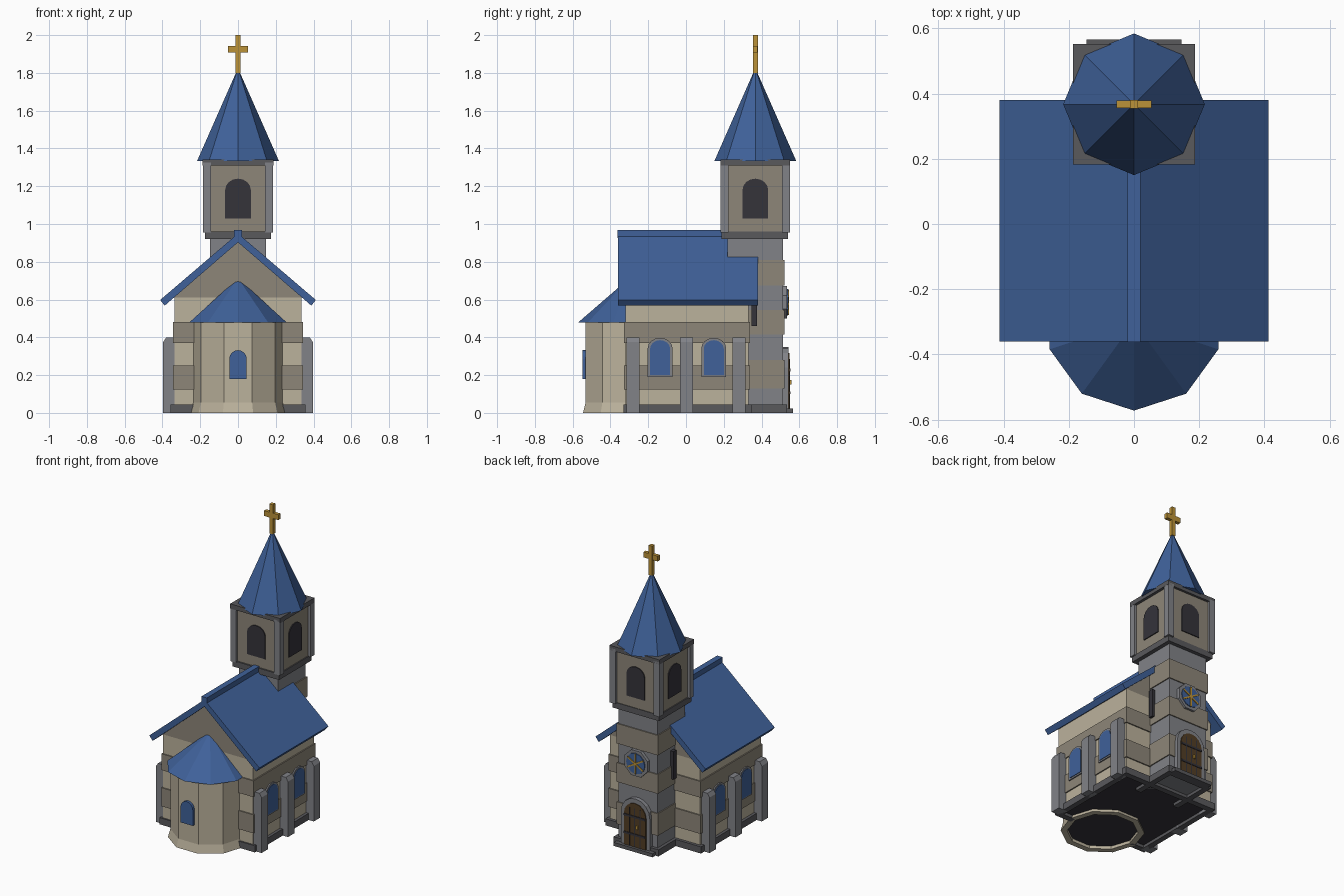
import bpy, bmesh
from math import pi, sin, cos
from mathutils import Matrix, Vector

cube = bpy.data.objects.get("Cube")
if cube:
    bpy.data.objects.remove(cube, do_unlink=True)


def material(name, r, g, b):
    m = bpy.data.materials.new(name)
    m.use_nodes = True
    m.diffuse_color = (r, g, b, 1)
    m.node_tree.nodes["Principled BSDF"].inputs["Base Color"].default_value = (r, g, b, 1)
    return m


BLUE = material("slate blue", 0.05, 0.12, 0.32)
GREY = material("grey stone", 0.22, 0.225, 0.245)
TAUPE = material("taupe stone", 0.27, 0.24, 0.19)
CREAM = material("cream stone", 0.5, 0.445, 0.335)
DARK = material("dark grey stone", 0.1, 0.1, 0.108)
GOLD = material("gold", 0.5, 0.29, 0.04)
SHADE = material("dark opening", 0.035, 0.033, 0.042)
WOOD = material("brown wood", 0.085, 0.047, 0.018)


def finish(name, bm, mat):
    bmesh.ops.recalc_face_normals(bm, faces=bm.faces)
    me = bpy.data.meshes.new(name)
    bm.to_mesh(me)
    bm.free()
    me.materials.append(mat)
    ob = bpy.data.objects.new(name, me)
    bpy.context.collection.objects.link(ob)
    return ob


def box(name, x, y, z, mat):
    bm = bmesh.new()
    bmesh.ops.create_cube(bm, size=1)
    for v in bm.verts:
        v.co = [lo + (c + 0.5) * (hi - lo) for c, (lo, hi) in zip(v.co, (x, y, z))]
    return finish(name, bm, mat)


def prism(name, outline, y0, y1, mat, place=Matrix()):
    """Extrude an outline in the XZ plane from y0 to y1."""
    bm = bmesh.new()
    face = bm.faces.new([bm.verts.new((x, y0, z)) for x, z in outline])
    out = bmesh.ops.extrude_face_region(bm, geom=[face])
    moved = [g for g in out["geom"] if isinstance(g, bmesh.types.BMVert)]
    bmesh.ops.translate(bm, vec=(0, y1 - y0, 0), verts=moved)
    bm.transform(place)
    return finish(name, bm, mat)


def lathe(name, profile, sides, start, centre, mat, closed=False):
    """Faceted revolve of (radius, z) points about a vertical axis."""
    bm = bmesh.new()
    rings = []
    for r, z in profile:
        rings.append([bm.verts.new((centre[0] + r * cos(start + 2 * pi * i / sides),
                                    centre[1] + r * sin(start + 2 * pi * i / sides), z))
                      for i in range(sides)])
    pairs = list(zip(rings, rings[1:] + rings[:1])) if closed else list(zip(rings, rings[1:]))
    for a, b in pairs:
        for i in range(sides):
            j = (i + 1) % sides
            bm.faces.new((a[i], a[j], b[j], b[i]))
    if not closed:
        bm.faces.new(rings[0])
    bmesh.ops.remove_doubles(bm, verts=bm.verts, dist=0.0005)
    return finish(name, bm, mat)


def arch(w, z0, z1, rise=None, steps=8):
    rise = rise or w
    return [(-w, z0), (w, z0)] + [(w * cos(pi * i / steps), z1 - rise + rise * sin(pi * i / steps))
                                  for i in range(steps + 1)]


def ngon(r, z, sides, turn=0.0):
    return [(r * cos(turn + 2 * pi * i / sides), z + r * sin(turn + 2 * pi * i / sides))
            for i in range(sides)]


def facing(angle, x, y):
    return Matrix.Translation((x, y, 0)) @ Matrix.Rotation(angle, 4, "Z")


TY = 0.367      # tower axis
AY = -0.30      # apse axis

# Nave: banded stone courses, gable and floor
levels = [0.03, 0.125, 0.25, 0.37, 0.48, 0.61]
for i, (a, b) in enumerate(zip(levels, levels[1:])):
    g = 0.008 * (i % 2)
    box(f"nave_course_{i}", (-0.337 - g, 0.337 + g), (-0.32 - g, 0.33 + g), (a, b),
        TAUPE if i % 2 else CREAM)
prism("gable", [(-0.34, 0.61), (0.34, 0.61), (0, 0.912)], -0.32, 0.33, TAUPE)
box("floor", (-0.33, 0.33), (-0.31, 0.33), (0.02, 0.03), SHADE)

# Nave plinth, open underneath
for s, side in ((1, "left"), (-1, "right")):
    box(f"plinth_{side}", sorted((s * 0.32, s * 0.357)), (-0.33, 0.35), (0, 0.045), DARK)
    box(f"plinth_front_{side}", sorted((s * 0.23, s * 0.34)), (-0.33, -0.29), (0, 0.045), DARK)
box("plinth_back", (-0.34, 0.34), (0.31, 0.35), (0, 0.045), DARK)

# Roof slabs and ridge cap
for s, side in ((1, "left"), (-1, "right")):
    prism(f"roof_{side}", [(0, 0.95), (s * 0.412, 0.598), (s * 0.388, 0.568), (0, 0.903)],
          -0.36, 0.38, BLUE)
box("ridge_cap", (-0.02, 0.02), (-0.362, 0.24), (0.925, 0.968), BLUE)

# Buttresses and nave windows on both sides
for s, side in ((1, "left"), (-1, "right")):
    for i, y in enumerate((-0.28, 0.003, 0.28)):
        prism(f"buttress_{side}_{i}", [(s * 0.32, 0), (s * 0.396, 0), (s * 0.396, 0.375),
              (s * 0.38, 0.4), (s * 0.32, 0.4)], y - 0.034, y + 0.034, GREY)
    for i, y in enumerate((-0.137, 0.147)):
        at = facing(s * pi / 2, s * 0.337, y)
        prism(f"window_frame_{side}_{i}", arch(0.066, 0.19, 0.397, 0.055), 0, -0.016, GREY, at)
        prism(f"window_{side}_{i}", arch(0.053, 0.2, 0.385, 0.045), 0, -0.02, BLUE, at)

# Apse: hollow ten-sided wall with flared foot, cone roof, window
lathe("apse_wall", [(0.258, 0), (0.243, 0.055), (0.243, 0.49), (0.218, 0.49), (0.218, 0)],
      10, -pi / 2 + pi / 10, (0, AY), CREAM, closed=True)
lathe("apse_roof", [(0.272, 0.478), (0, 0.713)], 10, -pi / 2, (0, AY), BLUE)
lathe("apse_floor", [(0.225, 0.02), (0, 0.03)], 10, -pi / 2, (0, AY), SHADE)
prism("apse_window", arch(0.046, 0.18, 0.332), -0.52, -0.549, BLUE)

# Tower shaft: alternating courses
levels = [0.02, 0.13, 0.28, 0.415, 0.545, 0.675, 0.81, 0.925]
for i, (a, b) in enumerate(zip(levels, levels[1:])):
    h = 0.154 if i % 2 else 0.147
    box(f"tower_course_{i}", (-h, h), (TY - h, TY + h), (a, b), TAUPE if i % 2 else GREY)
for s, side in ((1, "left"), (-1, "right")):
    box(f"tower_plinth_{side}", sorted((s * 0.13, s * 0.168)), (0.22, 0.535), (0, 0.045), DARK)
    box(f"tower_slit_{side}", sorted((s * 0.14, s * 0.17)), (TY - 0.02, TY + 0.01),
        (0.46, 0.65), SHADE)
box("tower_plinth_back", (-0.16, 0.16), (0.5, 0.535), (0, 0.045), DARK)
box("door_step", (-0.145, 0.145), (0.5, 0.566), (0, 0.024), DARK)

# Belfry: cornice, walls, corner posts, top rim, openings
box("belfry_cornice", (-0.175, 0.175), (TY - 0.178, TY + 0.172), (0.92, 0.96), DARK)
box("belfry_wall", (-0.168, 0.168), (TY - 0.168, TY + 0.168), (0.95, 1.32), TAUPE)
for sx in (-1, 1):
    for sy in (-1, 1):
        box("belfry_post", sorted((sx * 0.142, sx * 0.186)),
            sorted((TY + sy * 0.142, TY + sy * 0.184)), (0.955, 1.325), GREY)
box("belfry_rim", (-0.187, 0.187), (TY - 0.184, TY + 0.184), (1.31, 1.342), DARK)
for i in range(4):
    prism(f"belfry_opening_{i}", arch(0.068, 1.03, 1.24, 0.06), -0.16, -0.174, SHADE,
          facing(i * pi / 2, 0, TY))

# Spire and cross
lathe("spire", [(0.217, 1.333), (0, 1.825)], 8, 0, (0, TY), BLUE)
box("cross_post", (-0.013, 0.013), (TY - 0.013, TY + 0.013), (1.8, 2.0), GOLD)
box("cross_arm", (-0.053, 0.053), (TY - 0.012, TY + 0.012), (1.907, 1.943), GOLD)

# Door on the back of the tower
back = facing(pi, 0, 0.51)
prism("door_frame", arch(0.108, 0.02, 0.348), 0, -0.032, GREY, back)
prism("door", arch(0.082, 0.024, 0.318), 0, -0.038, WOOD, back)
for i, z in enumerate((0.1, 0.22)):
    box(f"door_strap_{i}", (-0.08, 0.08), (0.54, 0.552), (z, z + 0.014), SHADE)
for i, x in enumerate((-0.04, 0, 0.04)):
    box(f"door_joint_{i}", (x - 0.003, x + 0.003), (0.54, 0.55), (0.024, 0.285), SHADE)
box("door_handle", (-0.026, -0.014), (0.54, 0.558), (0.15, 0.175), GOLD)

# Round window above the door, with gold spokes
prism("round_window_frame", ngon(0.093, 0.585, 8, pi / 8), 0, -0.026, GREY, back)
prism("round_window", ngon(0.07, 0.585, 12), 0, -0.031, BLUE, back)
for i in range(3):
    a = pi / 2 + i * pi / 3
    d, n = Vector((cos(a), sin(a))) * 0.068, Vector((-sin(a), cos(a))) * 0.005
    c = Vector((0, 0.585))
    prism(f"round_window_spoke_{i}", [c + d + n, c - d + n, c - d - n, c + d - n],
          0, -0.036, GOLD, back)
